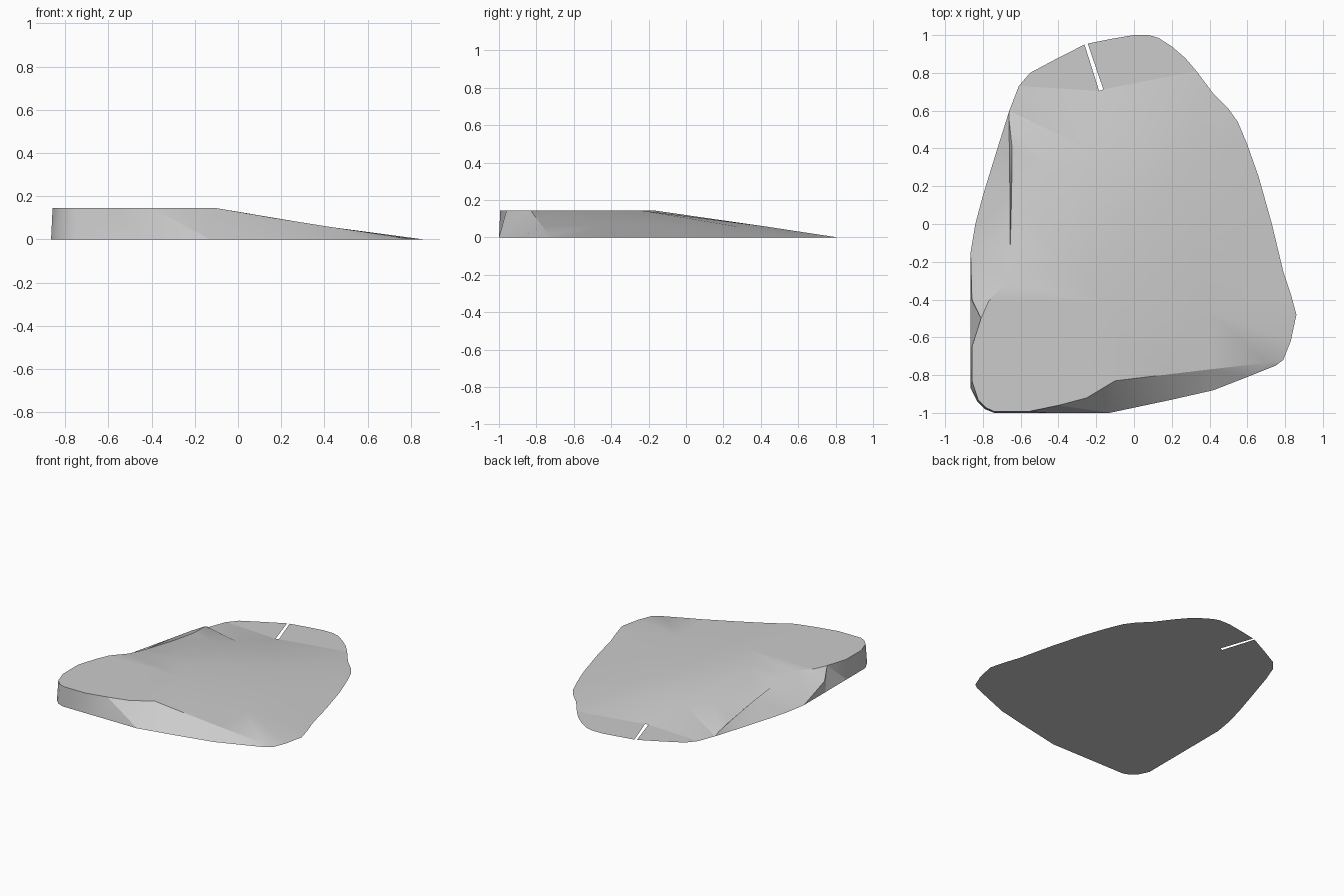
import bpy
import bmesh
import math
from mathutils import Vector
from mathutils.geometry import delaunay_2d_cdt

HEIGHT = 0.145

default_cube = bpy.data.objects.get("Cube")
if default_cube:
    bpy.data.objects.remove(default_cube, do_unlink=True)


def make_material(name, colour):
    material = bpy.data.materials.new(name)
    material.use_nodes = True
    material.diffuse_color = colour
    shader = material.node_tree.nodes["Principled BSDF"]
    shader.inputs["Base Color"].default_value = colour
    shader.inputs["Roughness"].default_value = 0.8
    return material


def closed_edges(start, count):
    """Constraint edges joining consecutive points into a loop."""
    return [(start + i, start + (i + 1) % count) for i in range(count)]


def triangulate(points, edges):
    """Plan triangulation that keeps each input point's height."""
    flat = [Vector(p[:2]) for p in points]
    verts, _, faces, origins, _, _ = delaunay_2d_cdt(flat, edges, [], 1, 1e-5)
    corners = []
    for vert, source in zip(verts, origins):
        z = points[source[0]][2] if source else 0
        corners.append((vert.x, vert.y, z))
    return corners, faces


# Ground outline, anticlockwise from the front, with the narrow rear slit
outline = [
    (-.74, -1), (-.45, -1), (-.13, -1), (.2, -.93), (.42, -.88), (.6, -.81),
    (.75, -.75), (.79, -.72), (.83, -.62), (.86, -.48), (.83, -.37),
    (.79, -.25), (.73, 0), (.66, .25), (.6, .42), (.55, .54), (.5, .61),
    (.42, .69), (.33, .81), (.27, .88), (.2, .94), (.13, .985), (.08, 1),
    (0, 1), (-.12, .98), (-.245, .955), (-.162, .712), (-.185, .705),
    (-.262, .95), (-.4, .88), (-.55, .8), (-.61, .73), (-.66, .6),
    (-.72, .41), (-.8, .15), (-.84, 0), (-.865, -.15), (-.865, -.4),
    (-.865, -.65), (-.865, -.87), (-.83, -.94), (-.79, -.98),
]

# Flat top outline
plateau = [
    (-.74, -.993), (-.56, -.993), (-.4, -.96), (-.25, -.92), (-.1, -.83),
    (-.1, -.6), (-.15, -.42), (-.26, -.25), (-.4, -.18), (-.55, -.22),
    (-.68, -.31), (-.77, -.41), (-.81, -.5), (-.858, -.65), (-.858, -.83),
    (-.825, -.93), (-.785, -.972),
]

# Shallow hollow of the long slopes, and the crest along the front bank
slope = [
    (-.45, .3, .068), (-.25, .4, .062), (0, .4, .062), (.2, .25, .062),
    (.33, -.1, .063), (.38, -.45, .064), (.4, -.77, .062), (.15, -.8, .102),
    (-.858, -.4, .08), (.7, -.735, .018),
]

# Small step on the left flank: upper lip and lower foot
step = [
    (-.655, -.13, .118), (-.657, .15, .088), (-.66, .4, .05),
    (-.662, .56, .02), (-.645, .4, .035), (-.648, .15, .07),
]

n, m = len(outline), len(plateau)
points = [(x, y, 0) for x, y in outline]
bottom_verts, bottom_faces = triangulate(points, closed_edges(0, n))

points += [(x, y, HEIGHT) for x, y in plateau]
points += slope
step_start = len(points)
points += step
edges = closed_edges(0, n) + closed_edges(n, m)
edges += closed_edges(step_start, len(step))
# Crest edges run from the flat top's front corner to the tip
crest = [n + 4, n + m + 7, n + m + 6, n + m + 9]
edges += list(zip(crest, crest[1:]))
top_verts, top_faces = triangulate(points, edges)

# Join the upper surface and the flat underside at the outline
bm = bmesh.new()
for corners, faces, upward in ((top_verts, top_faces, True),
                               (bottom_verts, bottom_faces, False)):
    made = [bm.verts.new(c) for c in corners]
    for face in faces:
        loop = [made[i] for i in face]
        bm.faces.new(loop if upward else loop[::-1])
bm.normal_update()
bmesh.ops.remove_doubles(bm, verts=bm.verts[:], dist=0.0005)
bmesh.ops.recalc_face_normals(bm, faces=bm.faces[:])

mesh = bpy.data.meshes.new("sloping_slab")
bm.to_mesh(mesh)
bm.free()
mesh.materials.append(make_material("light_grey", (0.6, 0.6, 0.6, 1)))
slab = bpy.data.objects.new("sloping_slab", mesh)
bpy.context.collection.objects.link(slab)

bpy.ops.object.select_all(action="DESELECT")
slab.select_set(True)
bpy.context.view_layer.objects.active = slab
bpy.ops.object.shade_smooth_by_angle(angle=math.radians(25))
